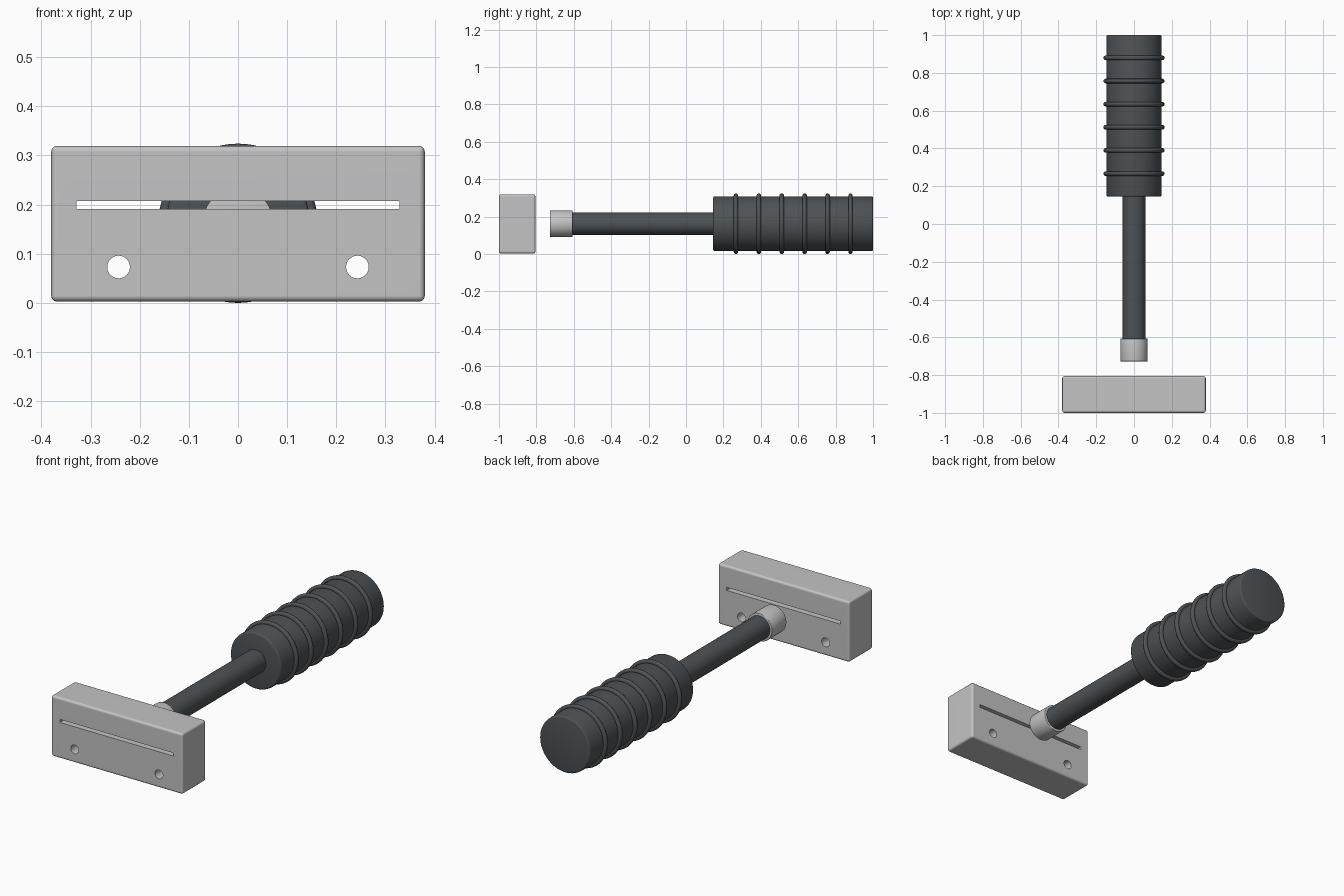
import bpy, math

cube = bpy.data.objects.get("Cube")
if cube:
    bpy.data.objects.remove(cube, do_unlink=True)

AXIS_Z = 0.162   # height of the handle axis


def material(name, rgb):
    m = bpy.data.materials.new(name)
    m.use_nodes = True
    m.diffuse_color = (*rgb, 1)
    m.node_tree.nodes["Principled BSDF"].inputs["Base Color"].default_value = (*rgb, 1)
    return m


steel = material("light grey steel", (0.55, 0.55, 0.56))
rubber = material("dark grey rubber", (0.075, 0.085, 0.092))


def finish(name, mat=None):
    ob = bpy.context.object
    ob.name = ob.data.name = name
    bpy.ops.object.transform_apply(location=False, rotation=True, scale=True)
    if mat:
        ob.data.materials.append(mat)
    return ob


def smooth(ob):
    bpy.ops.object.select_all(action="DESELECT")
    ob.select_set(True)
    bpy.context.view_layer.objects.active = ob
    bpy.ops.object.shade_smooth_by_angle(angle=math.radians(40))


def apply_all(ob):
    bpy.context.view_layer.objects.active = ob
    for mod in list(ob.modifiers):
        bpy.ops.object.modifier_apply(modifier=mod.name)


def bevel(ob, width, segments=3):
    mod = ob.modifiers.new("Bevel", "BEVEL")
    mod.width = width
    mod.segments = segments
    mod.limit_method = "ANGLE"
    mod.angle_limit = math.radians(40)


def box(name, loc, size, mat=None):
    bpy.ops.mesh.primitive_cube_add(size=1, location=loc)
    bpy.context.object.scale = size
    return finish(name, mat)


def rod(name, x, z, y0, y1, radius, mat=None, edge=0):
    """Cylinder lying along the y axis."""
    bpy.ops.mesh.primitive_cylinder_add(
        vertices=64, radius=radius, depth=y1 - y0,
        location=(x, (y0 + y1) / 2, z), rotation=(math.pi / 2, 0, 0))
    ob = finish(name, mat)
    if edge:
        bevel(ob, edge)
        apply_all(ob)
    smooth(ob)
    return ob


# Head block with rounded edges
head = box("head_block", (0, -0.9025, 0.161), (0.76, 0.195, 0.317), steel)
bevel(head, 0.012)
apply_all(head)

# Slot and two holes cut right through the head
cutters = [box("slot_cutter", (0, -0.9, 0.199), (0.657, 0.4, 0.016))]
for side in (-1, 1):
    cutters.append(rod("hole_cutter", side * 0.243, 0.073, -1.1, -0.7, 0.023))
for cutter in cutters:
    mod = head.modifiers.new("Cut", "BOOLEAN")
    mod.operation = "DIFFERENCE"
    mod.solver = "EXACT"
    mod.object = cutter
apply_all(head)
for cutter in cutters:
    bpy.data.objects.remove(cutter, do_unlink=True)
smooth(head)
head.modifiers.new("Even shading", "WEIGHTED_NORMAL").keep_sharp = True

# Collar, shaft and grip along one axis
rod("collar", 0, AXIS_Z, -0.727, -0.607, 0.072, steel, 0.003)
rod("shaft", 0, AXIS_Z, -0.7, 0.2, 0.06, rubber)
rod("grip", 0, AXIS_Z, 0.145, 1.0, 0.146, rubber, 0.008)

# Raised rings on the grip
for i in range(6):
    bpy.ops.mesh.primitive_torus_add(
        major_radius=0.15, minor_radius=0.012, major_segments=64, minor_segments=16,
        location=(0, 0.267 + i * 0.1225, AXIS_Z), rotation=(math.pi / 2, 0, 0))
    smooth(finish(f"grip_ring_{i + 1}", rubber))
